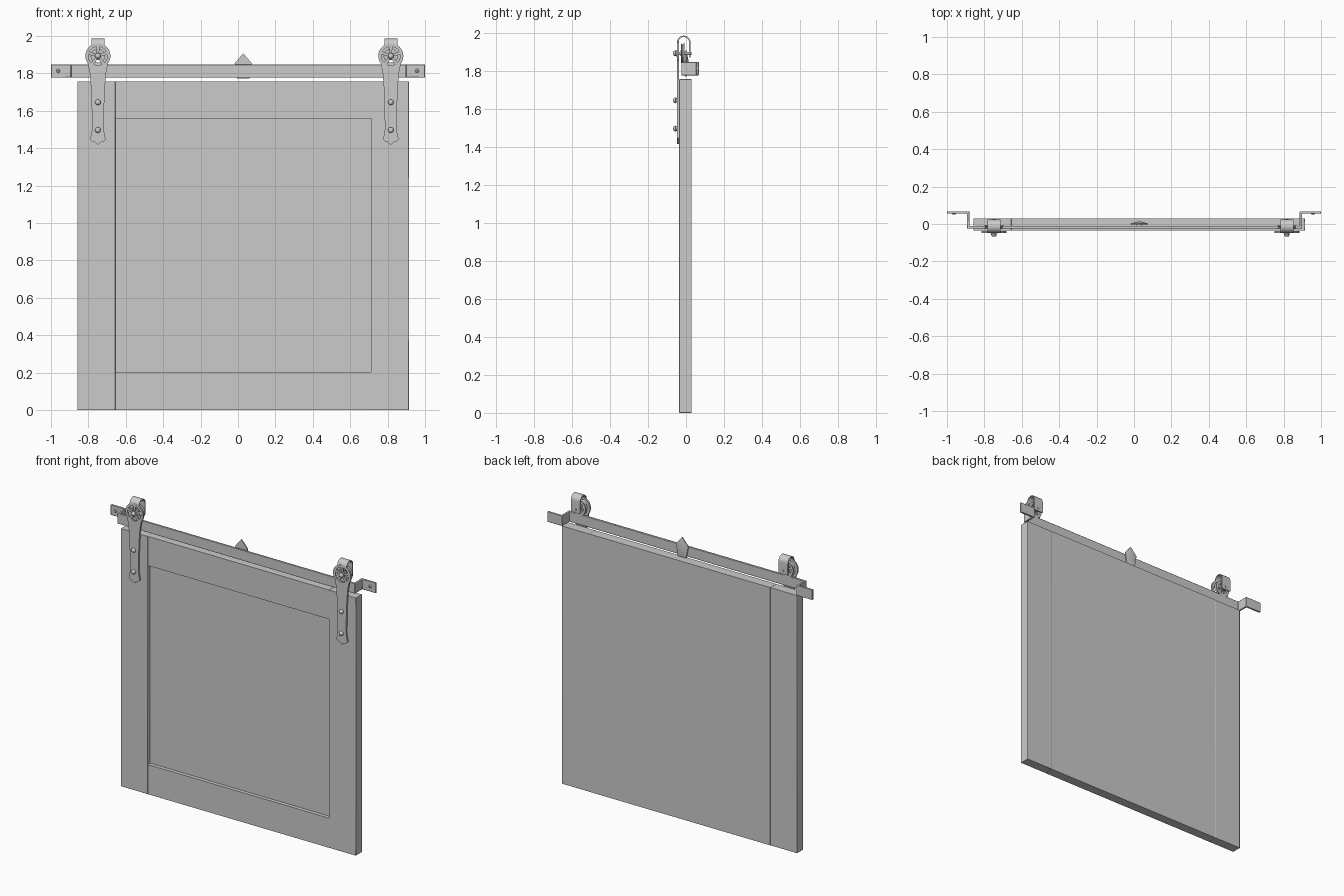
import bpy, bmesh, math
from mathutils import Vector

if "Cube" in bpy.data.objects:
    bpy.data.objects.remove(bpy.data.objects["Cube"])

grey = bpy.data.materials.new("plain grey")
grey.diffuse_color = (0.6, 0.6, 0.6, 1)
grey.use_nodes = True
grey.node_tree.nodes["Principled BSDF"].inputs["Base Color"].default_value = grey.diffuse_color


def finish(name, bm, bevel=0):
    bmesh.ops.recalc_face_normals(bm, faces=bm.faces[:])
    me = bpy.data.meshes.new(name)
    bm.to_mesh(me)
    bm.free()
    me.materials.append(grey)
    ob = bpy.data.objects.new(name, me)
    bpy.context.collection.objects.link(ob)
    if bevel:
        m = ob.modifiers.new("bevel", 'BEVEL')
        m.width, m.segments = bevel, 2
    bpy.ops.object.select_all(action='DESELECT')
    ob.select_set(True)
    bpy.context.view_layer.objects.active = ob
    bpy.ops.object.shade_smooth_by_angle(angle=math.radians(35))
    return ob


def prism(name, pts, axis, a, b, bevel=0):
    """Extrude a 2D outline along an axis from a to b."""
    def at(p, d):
        return {'x': (d, p[0], p[1]), 'y': (p[0], d, p[1]), 'z': (p[0], p[1], d)}[axis]
    bm = bmesh.new()
    lo = [bm.verts.new(at(p, a)) for p in pts]
    hi = [bm.verts.new(at(p, b)) for p in pts]
    bm.faces.new(lo)
    bm.faces.new(hi[::-1])
    n = len(pts)
    for i in range(n):
        bm.faces.new((lo[i], lo[(i + 1) % n], hi[(i + 1) % n], hi[i]))
    return finish(name, bm, bevel)


def box(name, x0, x1, y0, y1, z0, z1, bevel=0):
    return prism(name, [(x0, z0), (x1, z0), (x1, z1), (x0, z1)], 'y', y0, y1, bevel)


def lathe(name, prof, cx, cy, cz, closed=False, seg=40):
    """Turn a (radius, y) profile about an axis parallel to y."""
    bm = bmesh.new()
    rings = []
    for r, y in prof:
        rings.append([bm.verts.new((cx + r * math.cos(2 * math.pi * i / seg), cy + y,
                                    cz + r * math.sin(2 * math.pi * i / seg)))
                      for i in range(seg)])
    n = len(prof)
    for k in range(n if closed else n - 1):
        p, q = rings[k], rings[(k + 1) % n]
        for i in range(seg):
            j = (i + 1) % seg
            bm.faces.new((p[i], p[j], q[j], q[i]))
    if not closed:
        bm.faces.new(rings[0])
        bm.faces.new(rings[-1])
    return finish(name, bm)


def spokes(name, cx, cz, y0, y1, r0, r1, w0, w1):
    for k in range(5):
        t = math.pi / 2 + k * 2 * math.pi / 5
        u = Vector((math.cos(t), math.sin(t)))
        v = Vector((-u.y, u.x))
        c = Vector((cx, cz))
        pts = [c + u * r0 - v * w0, c + u * r1 - v * w1, c + u * r1 + v * w1, c + u * r0 + v * w0]
        prism(name, pts, 'y', y0, y1)


# Door: stiles, rails and the recessed panel, flush at the back
YF, YB, TOP = -0.036, 0.030, 1.757
box("door_stile_left", -0.859, -0.656, YF, YB, 0, TOP, 0.002)
box("door_stile_right", 0.710, 0.914, YF, YB, 0, TOP, 0.002)
box("door_rail_top", -0.656, 0.710, YF + 0.001, YB, 1.558, TOP)
box("door_rail_bottom", -0.656, 0.710, YF + 0.001, YB, 0, 0.202)
box("door_panel", -0.656, 0.710, YF + 0.026, YB, 0.202, 1.558)

# Track bar with stepped wall brackets at both ends, one bent outline
f, b, e, t = -0.025, -0.011, 0.068, 0.013
track = [(-0.893, f), (0.899, f), (0.899, e - t), (1.0, e - t), (1.0, e), (0.886, e), (0.886, b),
         (-0.880, b), (-0.880, e), (-1.0, e), (-1.0, e - t), (-0.893, e - t)]
prism("track_bar", track, 'z', 1.777, 1.847, 0.003)
for x in (-0.962, 0.957):
    lathe("bracket_screw", [(0.005, -0.005), (0.010, 0)], x, e - t, 1.813, seg=16)

# Centre stop: faceted arrowhead plate behind the track
bm = bmesh.new()
outline = [(0, 1.907), (0.046, 1.853), (0.032, 1.772), (-0.032, 1.772), (-0.046, 1.853)]
back = [bm.verts.new((0.028 + x, 0.003, z)) for x, z in outline]
front = [bm.verts.new((0.028 + x, -0.004, z)) for x, z in outline]
peak = bm.verts.new((0.028, 0.015, 1.845))
bm.faces.new(front)
for i in range(5):
    j = (i + 1) % 5
    bm.faces.new((back[i], back[j], peak))
    bm.faces.new((front[i], front[j], back[j], back[i]))
finish("centre_stop", bm)
box("centre_stop_mount", 0.013, 0.043, -0.012, 0.0, 1.785, 1.835)

# Two identical hangers
CZ, S0, S1 = 1.893, -0.048, -0.0365
for hx in (-0.749, 0.817):
    # strap below the ring, with flared pointed foot
    arc = [(hx + 0.055 * math.cos(math.radians(a)), CZ + 0.055 * math.sin(math.radians(a)))
           for a in range(215, 326, 10)]
    side = [(0.054, 1.855), (0.043, 1.80), (0.037, 1.72), (0.033, 1.62), (0.032, 1.50),
            (0.035, 1.475), (0.042, 1.447), (0.030, 1.435), (0.014, 1.431)]
    strap = arc + [(hx + x, z) for x, z in side] + [(hx, 1.417)]
    strap += [(hx - x, z) for x, z in side[::-1]]
    prism("hanger_strap", strap, 'y', S0, S1)
    # spoked ring at the head of the strap
    lathe("hanger_ring", [(0.050, S0), (0.067, S0), (0.067, S1), (0.050, S1)], hx, 0, CZ, True)
    spokes("hanger_spoke", hx, CZ, S0 + 0.001, S1 - 0.001, 0.008, 0.054, 0.006, 0.009)
    lathe("hanger_hub", [(0.018, S0 - 0.002), (0.018, S1)], hx, 0, CZ)
    # band looping over the wheel and down behind it
    cy, cz, R, r = -0.012, 1.950, 0.036, 0.029
    A = [math.pi - i * math.pi / 16 for i in range(17)]
    outer = [(cy + R * math.cos(a), cz + R * math.sin(a)) for a in A]
    inner = [(cy + r * math.cos(a), cz + r * math.sin(a)) for a in A[::-1]]
    loop = [(cy - R, 1.944)] + outer + [(cy + R, 1.870), (cy + r, 1.870)] + inner + [(cy - r, 1.944)]
    prism("hanger_loop", loop, 'x', hx - 0.035, hx + 0.035)
    # grooved spoked wheel riding on the track
    wy = -0.018
    lathe("wheel_rim", [(0.036, -0.009), (0.054, -0.009), (0.047, -0.003), (0.047, 0.003),
                        (0.054, 0.009), (0.036, 0.009)], hx, wy, CZ, True)
    spokes("wheel_spoke", hx, CZ, wy - 0.004, wy + 0.004, 0.006, 0.040, 0.005, 0.007)
    lathe("wheel_hub", [(0.014, -0.011), (0.014, 0.011)], hx, wy, CZ)
    # axle and domed bolts
    lathe("wheel_axle", [(0.008, -0.05), (0.008, 0.028)], hx, 0, CZ, seg=20)
    for z in (CZ, 1.645, 1.497):
        lathe("bolt_head", [(0.004, -0.020), (0.010, -0.018), (0.014, -0.013), (0.015, -0.006),
                            (0.012, -0.004), (0.012, 0.002)], hx, S0, z, seg=20)
